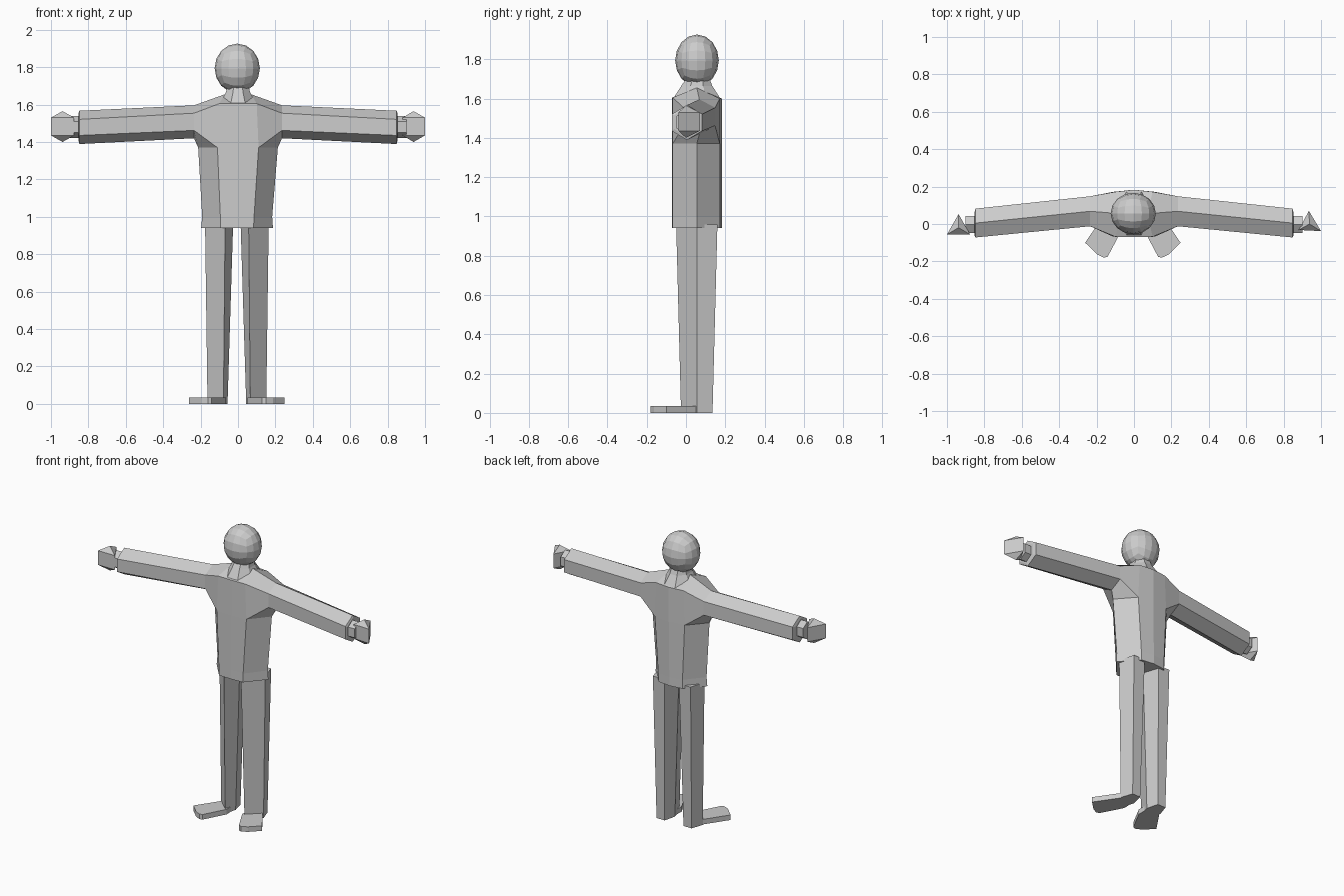
import bpy, bmesh, math
from mathutils import Vector

if "Cube" in bpy.data.objects:
    bpy.data.objects.remove(bpy.data.objects["Cube"])

grey = bpy.data.materials.new("plain_grey")
grey.diffuse_color = (0.6, 0.6, 0.6, 1)
grey.use_nodes = True
grey.node_tree.nodes["Principled BSDF"].inputs["Base Color"].default_value = grey.diffuse_color


def finish(bm, name):
    bmesh.ops.recalc_face_normals(bm, faces=bm.faces)
    mesh = bpy.data.meshes.new(name)
    bm.to_mesh(mesh)
    bm.free()
    mesh.materials.append(grey)
    obj = bpy.data.objects.new(name, mesh)
    bpy.context.collection.objects.link(obj)
    return obj


def loft(name, rings, cap_start=True, cap_end=True):
    """Skin a row of rings that all have the same number of points."""
    bm = bmesh.new()
    loops = [[bm.verts.new(p) for p in ring] for ring in rings]
    n = len(loops[0])
    for a, b in zip(loops, loops[1:]):
        for i in range(n):
            j = (i + 1) % n
            bm.faces.new((a[i], a[j], b[j], b[i]))
    if cap_start:
        bm.faces.new(loops[0])
    if cap_end:
        bm.faces.new(loops[-1])
    return finish(bm, name)


def mirror(ring, s):
    return [(s * x, y, z) for x, y, z in ring]


def hexagon(x, y, z, ry, rz, edge):
    """Upright hexagon across the arm: top, front pair, bottom, back pair."""
    return [(x, y, z + rz), (x, y - ry, z + edge), (x, y - ry, z - edge),
            (x, y, z - rz), (x, y + ry, z - edge), (x, y + ry, z + edge)]


# Sleeves and chest: one six-sided tube from cuff to cuff
inset = hexagon(0.853, 0.0, 1.48, 0.06, 0.073, 0.035)
cuff = hexagon(0.848, 0.005, 1.478, 0.077, 0.089, 0.043)
shoulder = hexagon(0.235, 0.068, 1.508, 0.08, 0.088, 0.046)
chest = [(0.07, 0.055, 1.655), (0.10, -0.068, 1.605), (0.11, -0.068, 1.37),
         (0.213, 0.055, 1.37), (0.11, 0.172, 1.37), (0.10, 0.172, 1.60)]
middle = [(0, 0.055, 1.655), (0, -0.07, 1.605), (0, -0.07, 1.37),
          (0, 0.055, 1.37), (0, 0.183, 1.37), (0, 0.183, 1.60)]
side = [inset, cuff, shoulder, chest]
loft("chest_and_sleeves", [mirror(r, -1) for r in side] + [middle]
     + [mirror(r, 1) for r in reversed(side)])


# Shirt body with a slightly flared hem
def shirt_ring(front, half, z):
    pts = [(0, -0.07), (front, -0.068), (half, 0.055), (front, 0.172),
           (0, 0.183), (-front, 0.172), (-half, 0.055), (-front, -0.068)]
    return [(x - 0.005 * (1.37 - z) / 0.43, y, z) for x, y in pts]


loft("shirt_body", [shirt_ring(0.088, 0.192, 0.94), shirt_ring(0.09, 0.187, 1.0),
                    shirt_ring(0.11, 0.213, 1.37)])


# Neck
def oval(cx, cy, z, rx, ry, n=8):
    return [(cx + rx * math.cos(2 * math.pi * (i + 0.5) / n),
             cy + ry * math.sin(2 * math.pi * (i + 0.5) / n), z) for i in range(n)]


loft("neck", [oval(0, 0.055, 1.60, 0.105, 0.13), oval(0, 0.055, 1.665, 0.07, 0.085),
              oval(0, 0.06, 1.70, 0.06, 0.065)])

# Head: a cube divided into a grid and rounded
bm = bmesh.new()
bmesh.ops.create_cube(bm, size=2)
bmesh.ops.subdivide_edges(bm, edges=bm.edges, cuts=3, use_grid_fill=True)
for v in bm.verts:
    d = Vector([math.tan(c * math.pi / 4) for c in v.co]).normalized()
    v.co = (-0.004 + 0.121 * d.x, 0.056 + 0.111 * d.y, 1.794 + 0.132 * d.z)
finish(bm, "head")

# Legs, feet, wrists and hands for both sides
for s, label in ((-1, "left"), (1, "right")):
    shift = -0.006
    leg_top = [(0.063, -0.05), (0.17, 0.055), (0.14, 0.16), (0.055, 0.16), (0.02, 0.055)]
    leg_low = [(0.072, -0.025), (0.157, 0.055), (0.13, 0.135), (0.07, 0.135), (0.05, 0.055)]
    loft(label + "_leg", [[(s * x + shift, y, z) for x, y in pts]
                          for pts, z in ((leg_low, 0.0), (leg_top, 0.96))])

    foot = [(0.058, -0.03), (0.135, -0.175), (0.155, -0.18), (0.192, -0.162),
            (0.255, -0.10), (0.15, 0.055), (0.06, 0.055)]
    loft(label + "_foot", [[(s * x + shift, y, z) for x, y in foot] for z in (0.0, 0.034)])

    loft(label + "_wrist", [mirror(hexagon(x, -0.003, 1.48, 0.046, 0.06, 0.03), s)
                            for x in (0.83, 0.90)])

    # Three-sided hand with a point above and below
    if s < 0:
        hand = [(-1.0, -0.056), (-0.876, -0.056), (-0.938, 0.053)]
    else:
        hand = [(1.0, -0.038), (0.88, -0.032), (0.935, 0.07)]
    cx = sum(p[0] for p in hand) / 3
    cy = sum(p[1] for p in hand) / 3
    bm = bmesh.new()
    low, high = ([bm.verts.new((x, y, z)) for x, y in hand] for z in (1.435, 1.53))
    tip, base = bm.verts.new((cx, cy, 1.565)), bm.verts.new((cx, cy, 1.40))
    for i in range(3):
        j = (i + 1) % 3
        bm.faces.new((low[i], low[j], high[j], high[i]))
        bm.faces.new((high[i], high[j], tip))
        bm.faces.new((low[j], low[i], base))
    finish(bm, label + "_hand")
